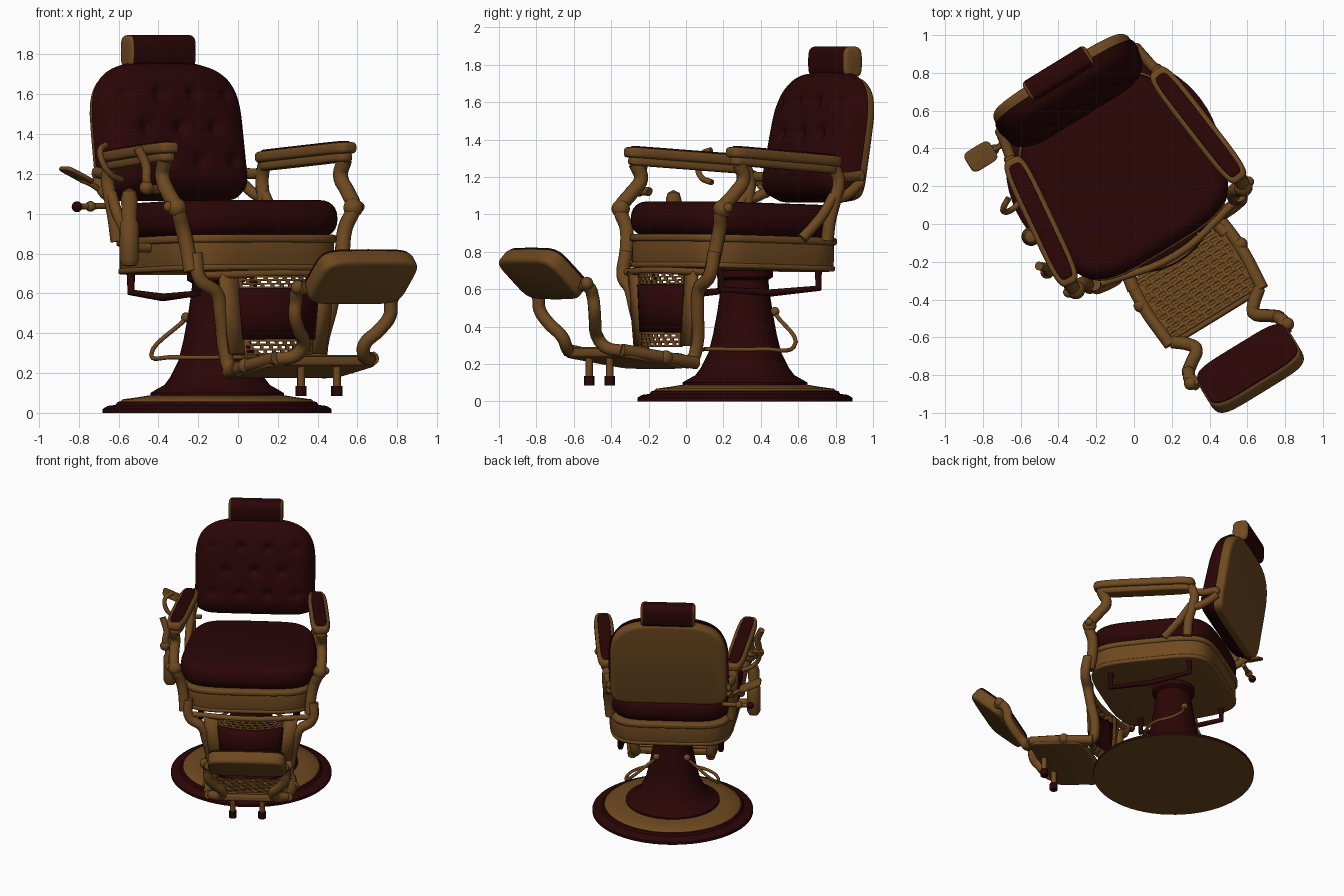
import bpy, bmesh
from math import sin, cos, pi, radians, exp
from mathutils import Matrix

if "Cube" in bpy.data.objects:
    bpy.data.objects.remove(bpy.data.objects["Cube"])

# The chair is turned on its pedestal
ROOT = Matrix.Translation((-0.105, 0.315, 0)) @ Matrix.Rotation(radians(31.5), 4, "Z")
FX = 0.04  # sideways offset of the footrest
SIDES = (("right", -1), ("left", 1))


def material(name, rgb):
    m = bpy.data.materials.new(name)
    m.use_nodes = True
    m.diffuse_color = (*rgb, 1)
    m.node_tree.nodes["Principled BSDF"].inputs["Base Color"].default_value = (*rgb, 1)
    return m


RED = material("dark red leather", (0.024, 0.0016, 0.002))
GOLD = material("aged brass", (0.155, 0.066, 0.014))


def at(x, y, z, rx=0, ry=0, rz=0):
    m = Matrix.Translation((x, y, z))
    for angle, axis in ((rz, "Z"), (ry, "Y"), (rx, "X")):
        m = m @ Matrix.Rotation(radians(angle), 4, axis)
    return m


def place(name, bm, mats, matrix=Matrix(), rule=None):
    bmesh.ops.recalc_face_normals(bm, faces=bm.faces)
    bm.normal_update()
    if rule:
        for f in bm.faces:
            f.material_index = int(rule(f))
    me = bpy.data.meshes.new(name)
    bm.to_mesh(me)
    bm.free()
    for m in mats:
        me.materials.append(m)
    ob = bpy.data.objects.new(name, me)
    ob.matrix_world = ROOT @ matrix
    bpy.context.collection.objects.link(ob)
    return ob


def outline(w, h, n=5, taper=0, n_top=None, count=48):
    """Rounded rectangle; taper widens it towards -y."""
    pts = []
    for i in range(count):
        c, s = cos(2 * pi * i / count), sin(2 * pi * i / count)
        e = 2 / (n_top if n_top and s > 0 else n)
        x, y = [abs(k) ** e * (1 if k > 0 else -1) for k in (c, s)]
        pts.append(((w - taper * y) * x, h * y))
    return pts


def slab(name, pts, z0, z1, mats, matrix, bevel=0.01, seg=3, rule=None):
    bm = bmesh.new()
    f = bm.faces.new([bm.verts.new((x, y, z0)) for x, y in pts])
    up = bmesh.ops.extrude_face_region(bm, geom=[f])["geom"]
    bmesh.ops.translate(bm, verts=[v for v in up if isinstance(v, bmesh.types.BMVert)],
                        vec=(0, 0, z1 - z0))
    rims = [e for e in bm.edges if any(len(g.verts) > 4 for g in e.link_faces)]
    bmesh.ops.bevel(bm, geom=rims, offset=bevel, segments=seg, profile=0.5,
                    affect="EDGES", clamp_overlap=True)
    return place(name, bm, mats, matrix, rule)


def lathe(name, profile, mats, matrix=Matrix(), rule=None, steps=48):
    bm = bmesh.new()
    vs = [bm.verts.new((r, 0, z)) for r, z in profile]
    es = [bm.edges.new(p) for p in zip(vs, vs[1:])]
    bmesh.ops.spin(bm, geom=vs + es, cent=(0, 0, 0), axis=(0, 0, 1), angle=2 * pi, steps=steps)
    bmesh.ops.remove_doubles(bm, verts=bm.verts, dist=0.0005)
    return place(name, bm, mats, matrix, rule)


def ball(name, pos, r, mat):
    bm = bmesh.new()
    bmesh.ops.create_uvsphere(bm, u_segments=16, v_segments=10, radius=r)
    return place(name, bm, [mat], at(*pos))


def tube(name, pts, r, mat, side=1, shift=0, handle="AUTO"):
    cu = bpy.data.curves.new(name, "CURVE")
    cu.dimensions = "3D"
    cu.bevel_depth, cu.bevel_resolution, cu.resolution_u = r, 3, 6
    cu.use_fill_caps = True
    sp = cu.splines.new("BEZIER")
    sp.bezier_points.add(len(pts) - 1)
    for b, (x, y, z) in zip(sp.bezier_points, pts):
        b.co = (side * x + shift, y, z)
        b.handle_left_type = b.handle_right_type = handle
    cu.materials.append(mat)
    ob = bpy.data.objects.new(name, cu)
    ob.matrix_world = ROOT
    bpy.context.collection.objects.link(ob)


def panel(name, nx, ny, shape, mat, matrix, thick, hole=None):
    """Grid sheet shaped by a function of (u, v), with cells cut out by a rule."""
    bm = bmesh.new()
    vs = [[bm.verts.new(shape(2 * i / nx - 1, 2 * j / ny - 1)) for i in range(nx + 1)]
          for j in range(ny + 1)]
    for j in range(ny):
        for i in range(nx):
            if not (hole and 0 < i < nx - 1 and hole(i, j)):
                bm.faces.new((vs[j][i], vs[j][i + 1], vs[j + 1][i + 1], vs[j + 1][i]))
    ob = place(name, bm, [mat], matrix)
    if thick:
        mod = ob.modifiers.new("thickness", "SOLIDIFY")
        mod.thickness, mod.offset = thick, 0


def brick(i, j):
    return j % 2 == 1 and (i + j // 2) % 3 != 0


# Pedestal
lathe("base_rim", [(0, 0), (0.575, 0), (0.575, 0.02), (0.55, 0.035), (0.51, 0.04),
                   (0.5, 0.055), (0.46, 0.062), (0, 0.062)], [RED, GOLD],
      rule=lambda f: f.normal.z < -0.9, steps=64)
lathe("base_ring", [(0.488, 0.055), (0.475, 0.068), (0.4, 0.078), (0.34, 0.088), (0, 0.088)],
      [GOLD], steps=64)
lathe("pedestal_column", [(0.335, 0.08), (0.335, 0.1), (0.31, 0.115), (0.265, 0.14), (0.235, 0.18),
                          (0.195, 0.26), (0.17, 0.36), (0.148, 0.48), (0.13, 0.6), (0.125, 0.65),
                          (0.15, 0.665), (0.15, 0.7), (0, 0.72)], [RED])
for label, s in SIDES:
    tube(label + "_under_seat_bar", [(0.36, 0.24, 0.72), (0.36, 0.24, 0.605), (0.35, -0.05, 0.58),
                                     (0.34, -0.36, 0.6), (0.34, -0.36, 0.72)], 0.02, RED, s,
         handle="VECTOR")
    tube(label + "_pedestal_rod", [(0.1, 0.12, 0.48), (0.32, 0.11, 0.29), (0.29, -0.06, 0.28),
                                   (0, -0.24, 0.28)], 0.011, GOLD, s)
    ball(label + "_rod_joint", (s * 0.11, 0.12, 0.48), 0.025, GOLD)

# Seat, tipped slightly backwards
seat = at(0, -0.09, 0, rx=-1.5)
slab("seat_apron", outline(0.455, 0.455, 4, 0.035, 5), 0.72, 0.87, [GOLD], seat, 0.015)
slab("apron_top_lip", outline(0.467, 0.468, 4, 0.035, 5), 0.845, 0.885, [GOLD], seat, 0.014)
slab("apron_bottom_lip", outline(0.46, 0.462, 4, 0.035, 5), 0.705, 0.735, [GOLD], seat, 0.012)
slab("seat_cushion", outline(0.475, 0.46, 3.8, 0.045, 4.5), 0.875, 1.06, [RED], seat, 0.08, 6)

# Backrest with tufted cushion
back = at(0, 0.54, 1.405, rx=81)
slab("back_shell", outline(0.42, 0.343, 9, 0, 3.2), -0.01, 0.08, [GOLD], back, 0.03, 4)
TUFTS = [(0.2 * (c - 1.5 + 0.5 * (r % 2)), 0.17 * (r - 1)) for r in range(3)
         for c in range(4 - r % 2)]


def back_cushion(u, v):
    n = 3.2 if v > 0 else 9
    m = max(abs(u), abs(v))
    k = m / (abs(u) ** n + abs(v) ** n) ** (1 / n) if m else 0
    x, y = 0.43 * u * k, 0.354 * v * k
    z = 0.05 + (0.15 - 0.025 * v) * max(0, 1 - m ** 5) ** 0.5
    dent = sum(exp(-((x - a) ** 2 + (y - b) ** 2) / 0.001) for a, b in TUFTS)
    return x, y, z - 0.035 * dent * (1 - m ** 4)


panel("back_cushion", 44, 40, back_cushion, RED, back, 0)

# Headrest
slab("headrest", outline(0.083, 0.06, 3.5), -0.195, 0.195, [RED, GOLD], at(0, 0.565, 1.815, ry=90),
     0.025, 4, lambda f: abs(f.normal.z) > 0.5)
for label, s in SIDES:
    tube(label + "_headrest_post", [(0.1, 0.56, 1.65), (0.1, 0.58, 1.8)], 0.015, GOLD, s)

# Arms and their supports
for label, s in SIDES:
    arm = at(s * 0.488, -0.055, 1.305, rx=-4, rz=s * 6.3)
    slab(label + "_arm_rim", outline(0.07, 0.37, 4.5), -0.025, 0.03, [GOLD], arm, 0.018)
    slab(label + "_arm_skirt", outline(0.05, 0.345, 5), -0.065, -0.02, [GOLD], arm, 0.015)
    slab(label + "_arm_pad", outline(0.044, 0.335, 5), 0.02, 0.038, [RED], arm, 0.006)
    tube(label + "_front_support", [(0.53, -0.36, 1.27), (0.525, -0.33, 1.19), (0.53, -0.39, 1.11),
                                    (0.52, -0.46, 1.03), (0.48, -0.45, 0.93), (0.458, -0.46, 0.83),
                                    (0.45, -0.485, 0.71)], 0.038, GOLD, s)
    ball(label + "_support_knuckle", (s * 0.52, -0.46, 1.03), 0.05, GOLD)
    ball(label + "_support_bolt", (s * 0.56, -0.45, 1.035), 0.028, GOLD)
    tube(label + "_rear_support", [(0.45, 0.27, 1.27), (0.455, 0.31, 1.18), (0.45, 0.29, 1.08),
                                   (0.445, 0.26, 0.97), (0.435, 0.25, 0.86)], 0.034, GOLD, s)
    tube(label + "_rear_strut", [(0.45, 0.28, 1.1), (0.46, 0.2, 0.99), (0.455, 0.08, 0.87)],
         0.028, GOLD, s)
    tube(label + "_rear_brace", [(0.45, 0.29, 1.08), (0.44, 0.36, 1.1), (0.42, 0.47, 1.17)],
         0.028, GOLD, s)
    tube(label + "_arm_link", [(0.455, 0.29, 1.21), (0.44, 0.36, 1.2), (0.42, 0.47, 1.21)],
         0.028, GOLD, s)
    ball(label + "_back_pivot", (s * 0.42, 0.46, 1.2), 0.032, GOLD)

# Footrest legs and calf panel
calf = at(FX * 0.7, 0, 0)
for label, s in SIDES:
    tube(label + "_front_leg", [(0.45, -0.485, 0.8), (0.44, -0.51, 0.67), (0.35, -0.52, 0.6),
                                (0.32, -0.51, 0.5), (0.28, -0.49, 0.3), (0.27, -0.52, 0.22),
                                (0.285, -0.62, 0.225)], 0.036, GOLD, s, FX * 0.7)
    panel(label + "_panel_frame", 2, 2, lambda u, v: (s * (0.26 + 0.05 * u + 0.03 * v), -0.53,
                                                      0.495 + 0.2 * v), GOLD, calf, 0.03)
tube("upper_crossbar", [(-0.43, -0.5, 0.69), (0, -0.58, 0.7), (0.43, -0.5, 0.69)],
     0.02, GOLD, 1, FX * 0.7)


def calf_shape(z0, z1):
    def shape(u, v):
        z = z0 + (z1 - z0) * (v + 1) / 2
        return (0.2 + 0.09 * (z - 0.3)) * u, -0.535 - 0.07 * (1 - u * u), z
    return shape


panel("calf_panel", 12, 2, calf_shape(0.37, 0.625), RED, calf, 0.03)
panel("upper_filigree", 27, 7, calf_shape(0.625, 0.69), GOLD, calf, 0.015, brick)
panel("lower_filigree", 27, 7, calf_shape(0.29, 0.37), GOLD, calf, 0.015, brick)

# Foot plate with raised grating
plate = at(FX, -0.775, 0.24, rx=-9)
slab("foot_plate", outline(0.315, 0.21, 8), -0.035, 0.012, [GOLD], plate, 0.012)
panel("foot_grating", 30, 21, lambda u, v: (0.275 * u, 0.185 * v, 0.017), GOLD, plate, 0.012, brick)
for label, s in SIDES:
    tube(label + "_plate_rail", [(0.28, -0.5, 0.205), (0.3, -0.72, 0.235), (0.285, -0.97, 0.275)],
         0.034, GOLD, s, FX)
    ball(label + "_rail_boss", (FX + s * 0.31, -0.71, 0.235), 0.038, GOLD)
    tube(label + "_plate_peg", [(0.105, -0.93, 0.27), (0.105, -0.93, 0.12)], 0.02, GOLD, s, FX - 0.01)
    tube(label + "_peg_tip", [(0.105, -0.93, 0.135), (0.105, -0.93, 0.085)], 0.028, RED, s, FX - 0.01)
    tube(label + "_foot_pad_arm", [(0.27, -0.96, 0.27), (0.2, -1.02, 0.29), (0.18, -1.06, 0.345),
                                   (0.24, -1.11, 0.42), (0.28, -1.14, 0.49), (0.28, -1.15, 0.56),
                                   (0.29, -1.18, 0.61), (0.27, -1.23, 0.63)],
         0.034, GOLD, s, FX)
    ball(label + "_foot_pad_hinge", (FX + s * 0.3, -1.2, 0.63), 0.036, GOLD)

# Foot pad
pad = at(FX + 0.01, -1.295, 0.685, rx=-43)
slab("foot_pad_shell", outline(0.28, 0.16, 5), -0.055, 0.042, [GOLD], pad, 0.025, 4)
slab("foot_pad_cushion", outline(0.272, 0.152, 5), 0.03, 0.05, [RED], pad, 0.008, 3)

# Levers on the right side
lathe("lever_housing", [(0, 0.735), (0.035, 0.74), (0.05, 0.77), (0.048, 0.95), (0.038, 0.97),
                        (0.042, 1.08), (0.032, 1.115), (0, 1.13)], [GOLD], at(-0.575, -0.095, 0),
      steps=20)
tube("housing_axle", [(-0.4, -0.095, 0.83), (-0.575, -0.095, 0.83)], 0.025, GOLD)
tube("recline_lever", [(-0.42, 0.4, 1.1), (-0.5, 0.4, 1.15), (-0.55, 0.41, 1.17)], 0.014, GOLD)
slab("recline_paddle", outline(0.085, 0.06, 5), -0.01, 0.01, [GOLD],
     at(-0.58, 0.405, 1.195, ry=25), 0.006)
tube("back_release_rod", [(-0.38, 0.4, 1.04), (-0.58, 0.4, 1.035)], 0.016, GOLD)
ball("back_release_collar", (-0.5, 0.4, 1.037), 0.027, GOLD)
ball("back_release_knob", (-0.58, 0.4, 1.035), 0.027, RED)
tube("side_lever", [(-0.5, 0.1, 1.17), (-0.58, 0.08, 1.2), (-0.625, 0.09, 1.27), (-0.62, 0.11, 1.32),
                    (-0.57, 0.14, 1.345)], 0.016, GOLD)
tube("hand_lever", [(-0.52, -0.28, 1.12), (-0.59, -0.3, 1.14), (-0.59, -0.28, 1.24),
                    (-0.62, -0.25, 1.33)], 0.024, GOLD)
ball("hand_lever_knob", (-0.6, -0.3, 1.13), 0.036, GOLD)

# Smooth shading with sharp edges kept
meshes = [o for o in bpy.context.scene.objects if o.type == "MESH"]
for o in bpy.context.scene.objects:
    o.select_set(o in meshes)
bpy.context.view_layer.objects.active = meshes[0]
bpy.ops.object.shade_smooth_by_angle(angle=radians(40))
